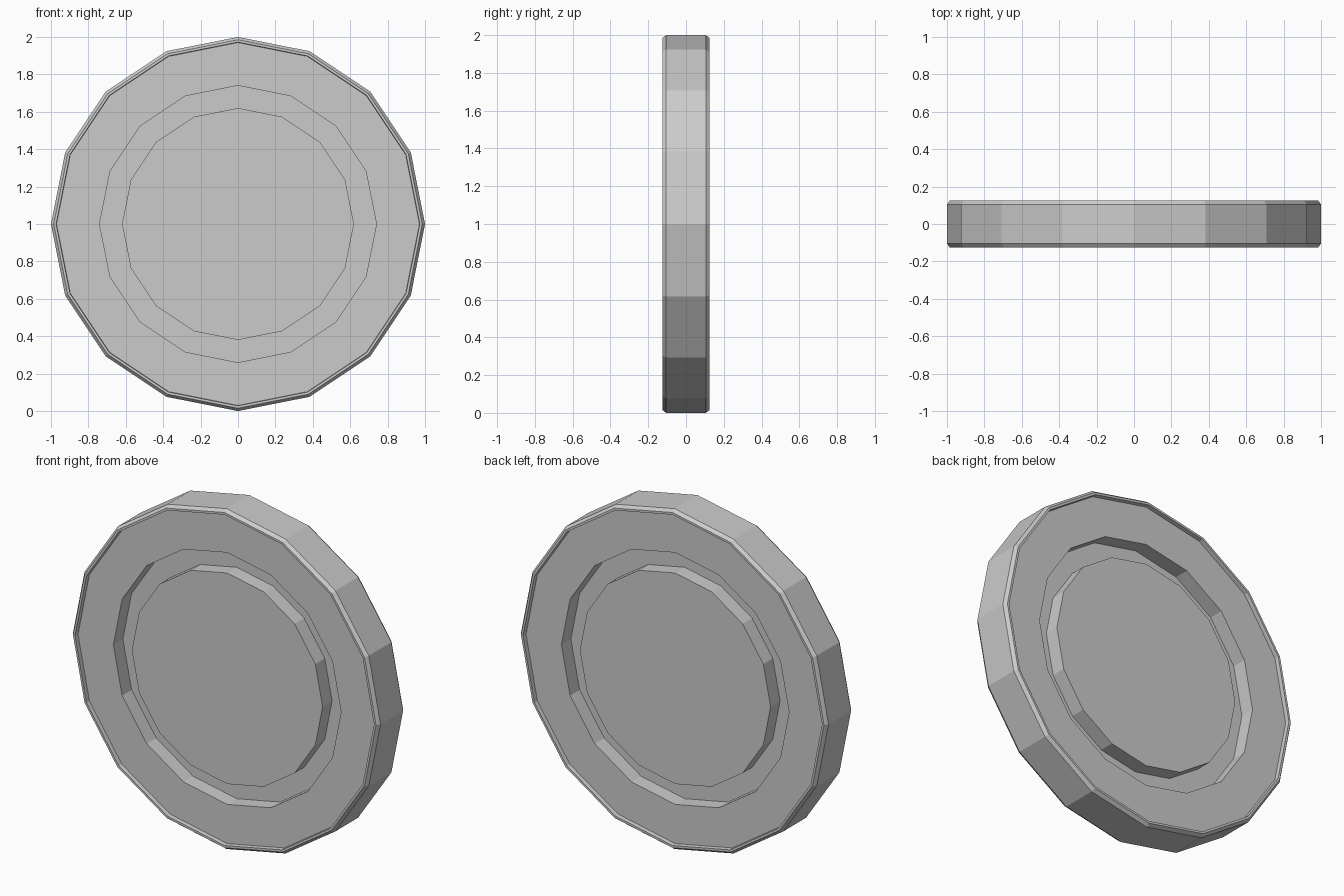
import bpy, bmesh
from math import cos, sin, tau

if "Cube" in bpy.data.objects:
    bpy.data.objects.remove(bpy.data.objects["Cube"])

SIDES = 16

# half profile (radius, distance from mid-plane), from centre panel to outer rim
half = [
    (0.62, 0.10),    # raised centre panel edge
    (0.62, 0.012),   # groove floor, inner
    (0.74, 0.012),   # groove floor, outer
    (0.74, 0.10),    # flat face, inner
    (0.97, 0.10),    # flat face, outer
    (0.972, 0.125),  # raised lip, inner
    (0.985, 0.125),  # raised lip, outer
    (1.00, 0.105),   # rim edge
]
# mirror the profile to the back side
profile = [(r, -d) for r, d in half] + [(r, d) for r, d in reversed(half)]


def lathe_y(name, pts, sides, centre_z):
    """Turn a profile around the y axis and cap both ends."""
    bm = bmesh.new()
    rings = []
    for r, y in pts:
        rings.append([bm.verts.new((r * cos(tau * i / sides), y,
                                    centre_z + r * sin(tau * i / sides)))
                      for i in range(sides)])
    for a, b in zip(rings, rings[1:]):
        for i in range(sides):
            j = (i + 1) % sides
            bm.faces.new((a[i], a[j], b[j], b[i]))
    bm.faces.new(rings[0])
    bm.faces.new(rings[-1])
    bmesh.ops.recalc_face_normals(bm, faces=bm.faces)
    mesh = bpy.data.meshes.new(name)
    bm.to_mesh(mesh)
    bm.free()
    obj = bpy.data.objects.new(name, mesh)
    bpy.context.collection.objects.link(obj)
    return obj


# upright disc with a ring groove and a lip on both faces
lathe_y("grooved_disc", profile, SIDES, 1.0)
